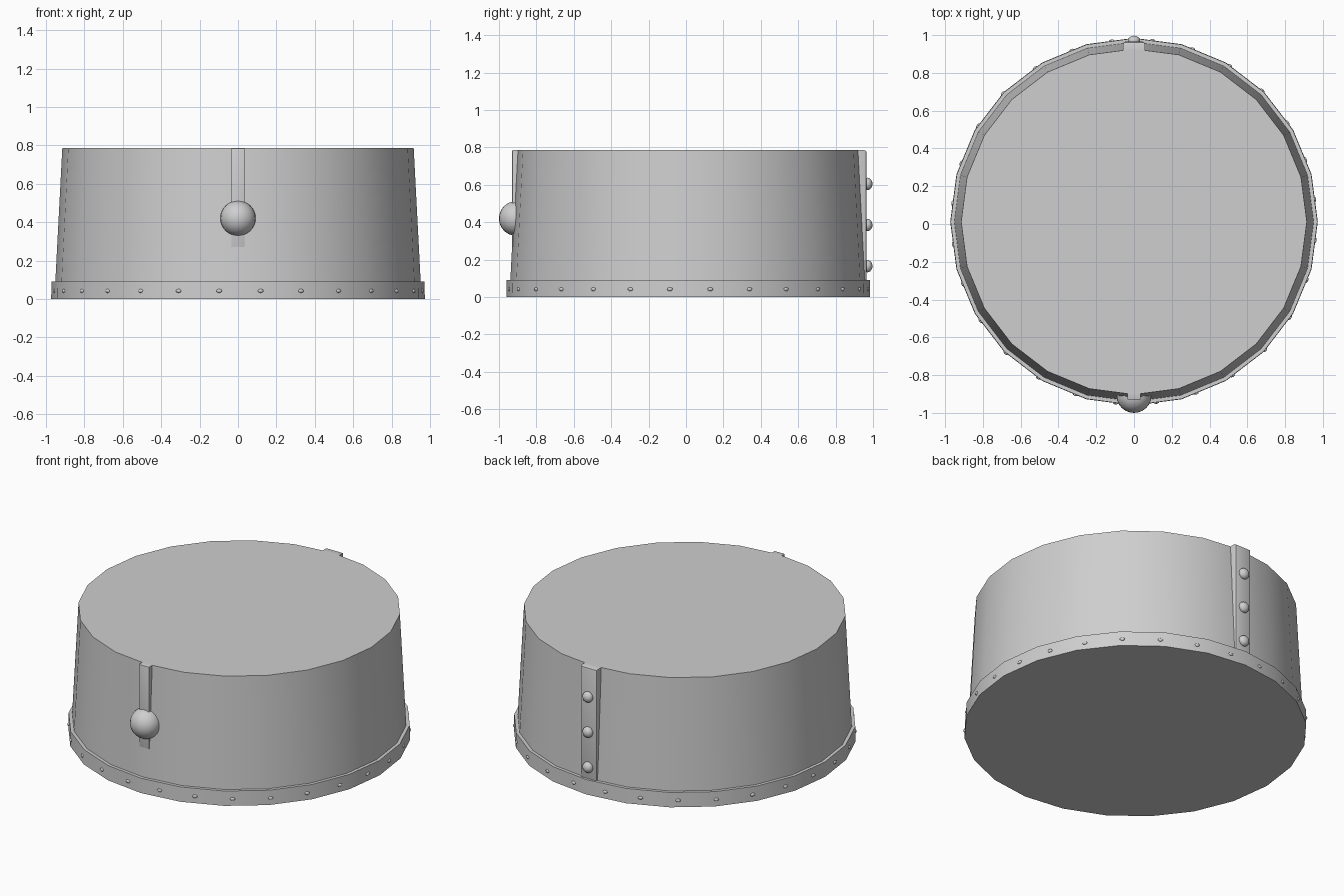
import bpy, bmesh, math
from mathutils import Matrix, Vector

if "Cube" in bpy.data.objects:
    bpy.data.objects.remove(bpy.data.objects["Cube"])

CY = 0.012      # drum centre in y
SIDES = 24

grey = bpy.data.materials.new("light_grey")
grey.diffuse_color = (0.62, 0.62, 0.62, 1)
grey.use_nodes = True
grey.node_tree.nodes["Principled BSDF"].inputs["Base Color"].default_value = grey.diffuse_color


def finish(name, bm, angle=35):
    bmesh.ops.recalc_face_normals(bm, faces=bm.faces)
    me = bpy.data.meshes.new(name)
    bm.to_mesh(me)
    bm.free()
    me.materials.append(grey)
    ob = bpy.data.objects.new(name, me)
    bpy.context.collection.objects.link(ob)
    bpy.ops.object.select_all(action='DESELECT')
    ob.select_set(True)
    bpy.context.view_layer.objects.active = ob
    bpy.ops.object.shade_smooth_by_angle(angle=math.radians(angle))
    return ob


def drum(name, r1, r2, z1, z2):
    bm = bmesh.new()
    bmesh.ops.create_cone(bm, cap_ends=True, segments=SIDES, radius1=r1, radius2=r2,
                          depth=z2 - z1, matrix=Matrix.Translation((0, CY, (z1 + z2) / 2)))
    return finish(name, bm)


def strip(name, x, y1, y2, z1, z2, bevel):
    bm = bmesh.new()
    m = Matrix.Translation((0, (y1 + y2) / 2, (z1 + z2) / 2)) @ Matrix.Diagonal((2 * x, y2 - y1, z2 - z1, 1))
    bmesh.ops.create_cube(bm, size=1, matrix=m)
    # round only the edges of the outward face
    out = max((y1, y2), key=abs)
    edges = [e for e in bm.edges if all(abs(v.co.y - out) < 1e-5 for v in e.verts)]
    bmesh.ops.bevel(bm, geom=edges, offset=bevel, segments=2, profile=0.5, affect='EDGES')
    return finish(name, bm)


def ball(bm, loc, radii, turn=0, u=12, v=8):
    m = Matrix.Translation(Vector(loc)) @ Matrix.Rotation(turn, 4, 'Z') @ Matrix.Diagonal((*radii, 1))
    bmesh.ops.create_uvsphere(bm, u_segments=u, v_segments=v, radius=1, matrix=m)


# tapered body and base band
drum("body", 0.955, 0.915, 0.02, 0.785)
drum("base_band", 0.973, 0.971, 0.0, 0.092)

# ring of small rivets around the band
bm = bmesh.new()
for i in range(28):
    a = math.radians(-90 + 0.6 + (i + 0.5) * 360 / 28)
    # distance to the flat side at this angle
    step = 2 * math.pi / SIDES
    r = 0.972 * math.cos(step / 2) / math.cos((a % step) - step / 2)
    ball(bm, (r * math.cos(a), CY + r * math.sin(a), 0.042), (0.008, 0.015, 0.010), a, 10, 6)
finish("band_rivets", bm, 60)

# front strap with a round knob at its end
strip("front_strap", 0.035, -0.93, -0.89, 0.27, 0.785, 0.005)
bm = bmesh.new()
ball(bm, (0, -0.91, 0.42), (0.092, 0.09, 0.092), 0, 24, 16)
finish("front_knob", bm, 60)

# back strap with three large rivets
strip("back_strap", 0.057, 0.90, 0.966, 0.07, 0.785, 0.013)
bm = bmesh.new()
for z in (0.165, 0.385, 0.605):
    ball(bm, (0, 0.97, z), (0.033, 0.027, 0.033), 0, 16, 10)
finish("back_strap_rivets", bm, 60)
